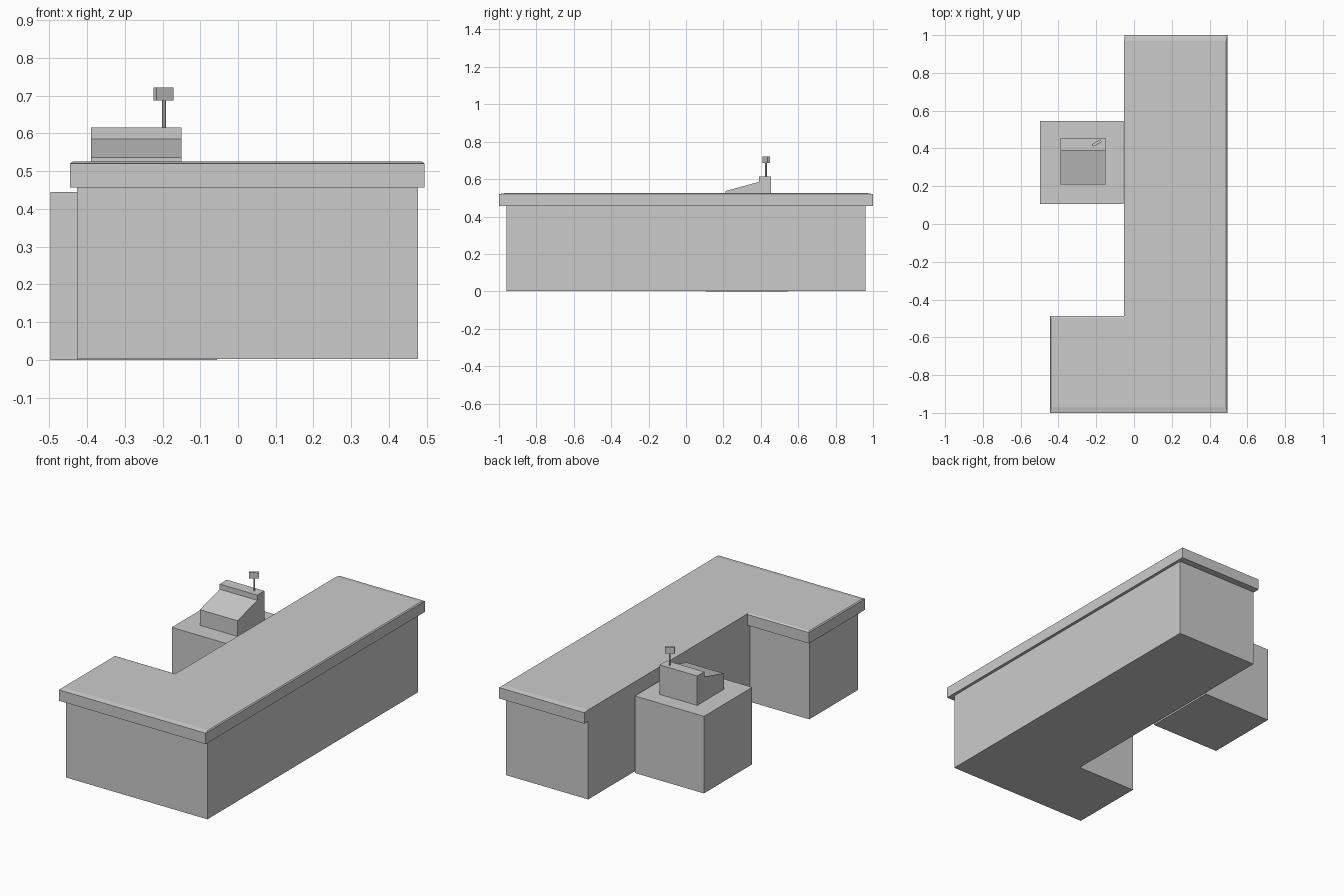
import bpy, bmesh
from math import radians
from mathutils import Matrix

if "Cube" in bpy.data.objects:
    bpy.data.objects.remove(bpy.data.objects["Cube"])


def finish(name, bm):
    bmesh.ops.recalc_face_normals(bm, faces=bm.faces[:])
    mesh = bpy.data.meshes.new(name)
    bm.to_mesh(mesh)
    bm.free()
    obj = bpy.data.objects.new(name, mesh)
    bpy.context.collection.objects.link(obj)
    return obj


def loft(name, rings):
    """Join matching closed rings of points and cap both ends."""
    bm = bmesh.new()
    loops = [[bm.verts.new(p) for p in ring] for ring in rings]
    n = len(loops[0])
    for a, b in zip(loops, loops[1:]):
        for i in range(n):
            j = (i + 1) % n
            bm.faces.new((a[i], a[j], b[j], b[i]))
    bm.faces.new(loops[0][::-1])
    bm.faces.new(loops[-1])
    return finish(name, bm)


def ell(x0, x1, xi, y0, y1, yi, z):
    """L-shaped outline with its inner corner at (xi, yi)."""
    return [(x0, y0, z), (x1, y0, z), (x1, y1, z),
            (xi, y1, z), (xi, yi, z), (x0, yi, z)]


def box(name, lo, hi, turn=0):
    bm = bmesh.new()
    mid = [(a + b) / 2 for a, b in zip(lo, hi)]
    size = [b - a for a, b in zip(lo, hi)]
    m = (Matrix.Translation(mid) @ Matrix.Rotation(radians(turn), 4, 'Z')
         @ Matrix.Diagonal((*size, 1)))
    bmesh.ops.create_cube(bm, size=1, matrix=m)
    return finish(name, bm)


# L-shaped counter base
base = (-0.426, 0.477, -0.047, -0.96, 0.96, -0.517)
loft("counter_base", [ell(*base, z) for z in (0.003, 0.458)])

# Overhanging worktop with a slightly eased upper edge
slab = (-0.445, 0.494, -0.05, -1.0, 1.0, -0.488)
eased = (-0.439, 0.488, -0.053, -0.97, 0.97, -0.498)
loft("counter_top", [ell(*slab, 0.457), ell(*slab, 0.52), ell(*eased, 0.525)])

# Separate stand behind the counter
box("register_stand", (-0.497, 0.105, 0), (-0.055, 0.546, 0.445))

# Cash register: sloped front with a raised back
profile = [(0.21, 0.445), (0.455, 0.445), (0.455, 0.615),
           (0.39, 0.615), (0.39, 0.585), (0.21, 0.536)]
loft("cash_register", [[(x, y, z) for y, z in profile] for x in (-0.39, -0.15)])

# Customer display on a thin pole
bm = bmesh.new()
bmesh.ops.create_cone(bm, cap_ends=True, segments=8, radius1=0.005, radius2=0.005,
                      depth=0.085, matrix=Matrix.Translation((-0.196, 0.428, 0.65)))
finish("display_pole", bm)
box("customer_display", (-0.223, 0.421, 0.687), (-0.171, 0.436, 0.721), turn=30)
